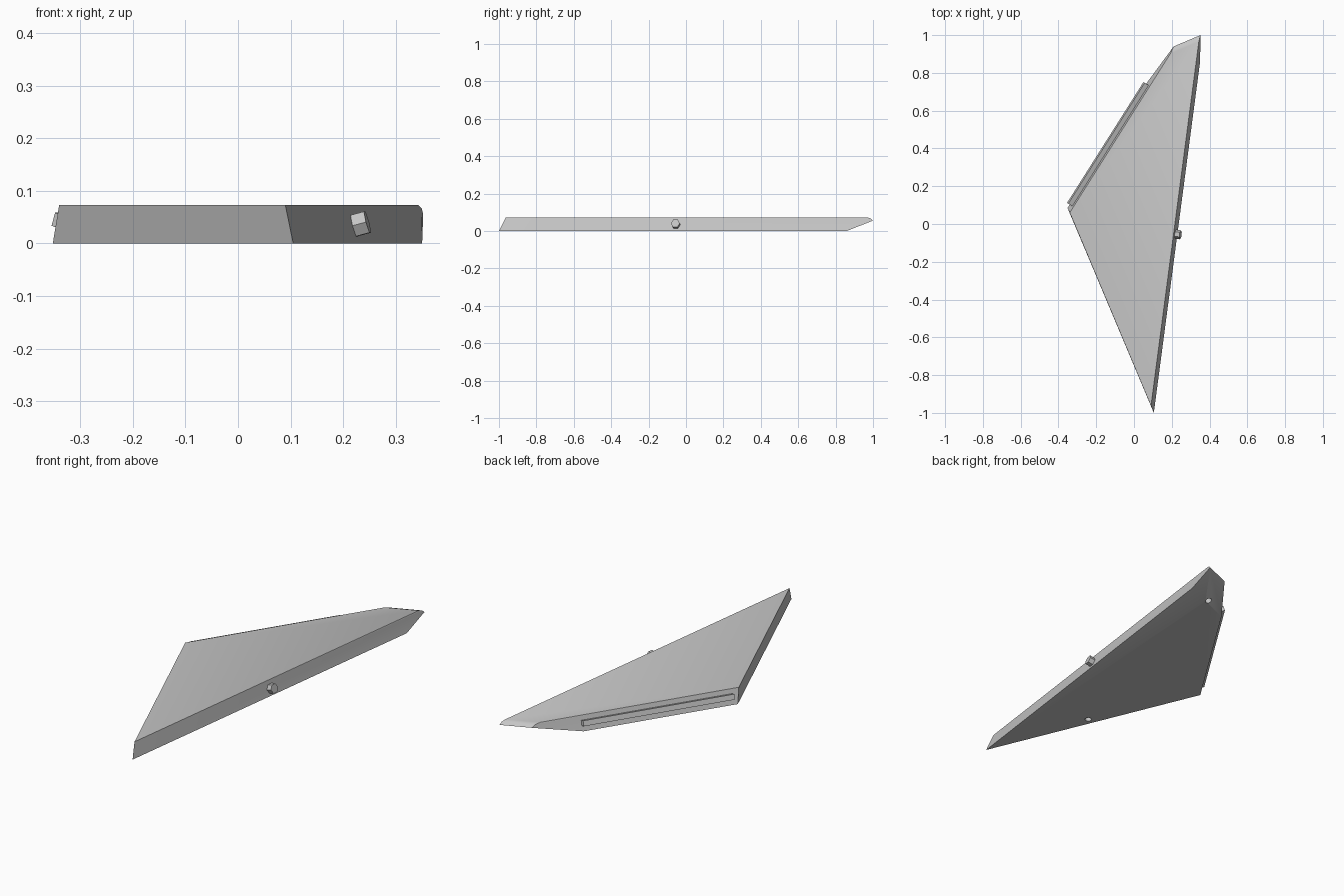
import bpy, bmesh
from mathutils import Vector, Matrix

old = bpy.data.objects.get("Cube")
if old:
    bpy.data.objects.remove(old, do_unlink=True)

grey = bpy.data.materials.new("light_grey")
grey.use_nodes = True
colour = (0.56, 0.56, 0.56, 1)
grey.diffuse_color = colour
grey.node_tree.nodes["Principled BSDF"].inputs["Base Color"].default_value = colour


def frame(center, along, normal):
    """Matrix with y along an edge and z along a surface normal."""
    n = Vector(normal).normalized()
    e = Vector(along).normalized()
    m = Matrix((e.cross(n), e, n)).transposed().to_4x4()
    m.translation = Vector(center)
    return m


def make(name, bm):
    bmesh.ops.recalc_face_normals(bm, faces=bm.faces)
    mesh = bpy.data.meshes.new(name)
    bm.to_mesh(mesh)
    bm.free()
    mesh.materials.append(grey)
    ob = bpy.data.objects.new(name, mesh)
    bpy.context.collection.objects.link(ob)
    return ob


def cylinder(name, matrix, radius, depth, sides):
    bm = bmesh.new()
    bmesh.ops.create_cone(bm, cap_ends=True, segments=sides, radius1=radius,
                          radius2=radius, depth=depth, matrix=matrix)
    return make(name, bm)


# Wing panel: flat underside, slanted edges, undercut and rounded rear tip
under = [Vector(p) for p in ((0.105, -1, 0), (0.35, 0.86, 0), (0.061, 0.738, 0), (-0.352, 0.085, 0))]
upper = [Vector(p) for p in ((0.09, -0.963, 0.073), (0.343, 0.965, 0.073), (0.192, 0.901, 0.073), (-0.34, 0.06, 0.073))]
tip = [Vector(p) for p in ((0.352, 1, 0.055), (0.21, 0.94, 0.055), (0.349, 0.987, 0.067), (0.204, 0.926, 0.067))]
bm = bmesh.new()
for p in under + upper + tip:
    bm.verts.new(p)
bmesh.ops.convex_hull(bm, input=bm.verts)
bmesh.ops.dissolve_limit(bm, angle_limit=0.03, verts=bm.verts, edges=bm.edges)
panel = make("wing_panel", bm)

# Peg holes in the underside and in the undercut
slope = (tip[0] - under[1]).cross(under[2] - under[1])
for name, spot, normal in (("front_hole_cutter", (-0.085, -0.45, 0), (0, 0, 1)),
                           ("rear_hole_cutter", (0.205, 0.81, 0.007), slope)):
    along = Vector((1, 0, 0)).cross(Vector(normal))
    cutter = cylinder(name, frame(spot, along, normal), 0.016, 0.08, 20)
    cutter.hide_render = True
    cutter.hide_set(True)
    mod = panel.modifiers.new(name, "BOOLEAN")
    mod.operation = "DIFFERENCE"
    mod.solver = "EXACT"
    mod.object = cutter
    bpy.context.view_layer.objects.active = panel
    bpy.ops.object.modifier_apply(modifier=mod.name)
    bpy.data.objects.remove(cutter, do_unlink=True)

for ob in bpy.context.selected_objects:
    ob.select_set(False)
panel.select_set(True)
bpy.context.view_layer.objects.active = panel
bpy.ops.object.shade_smooth_by_angle(angle=0.7)

# Long hinge bar along the rear slanted edge
run = (under[2] - under[3]).normalized()
rise = upper[3] - under[3]
rise = (rise - run * rise.dot(run)).normalized()
out = rise.cross(run)
if out.x > 0:
    out = -out
base = under[3] + rise * 0.04 + run * 0.4
bm = bmesh.new()
bmesh.ops.create_cube(bm, size=1, matrix=frame(base + out * 0.008, run, out)
                      @ Matrix.Diagonal((0.026, 0.757, 0.036, 1)))
make("hinge_bar", bm)

# Six-sided knob on the long straight edge
edge = (under[1] - under[0]).normalized()
side = edge.cross(upper[0] - under[0]).normalized()
if side.x < 0:
    side = -side
cylinder("side_knob", frame((0.229, -0.055, 0.036), edge, side), 0.024, 0.036, 6)
